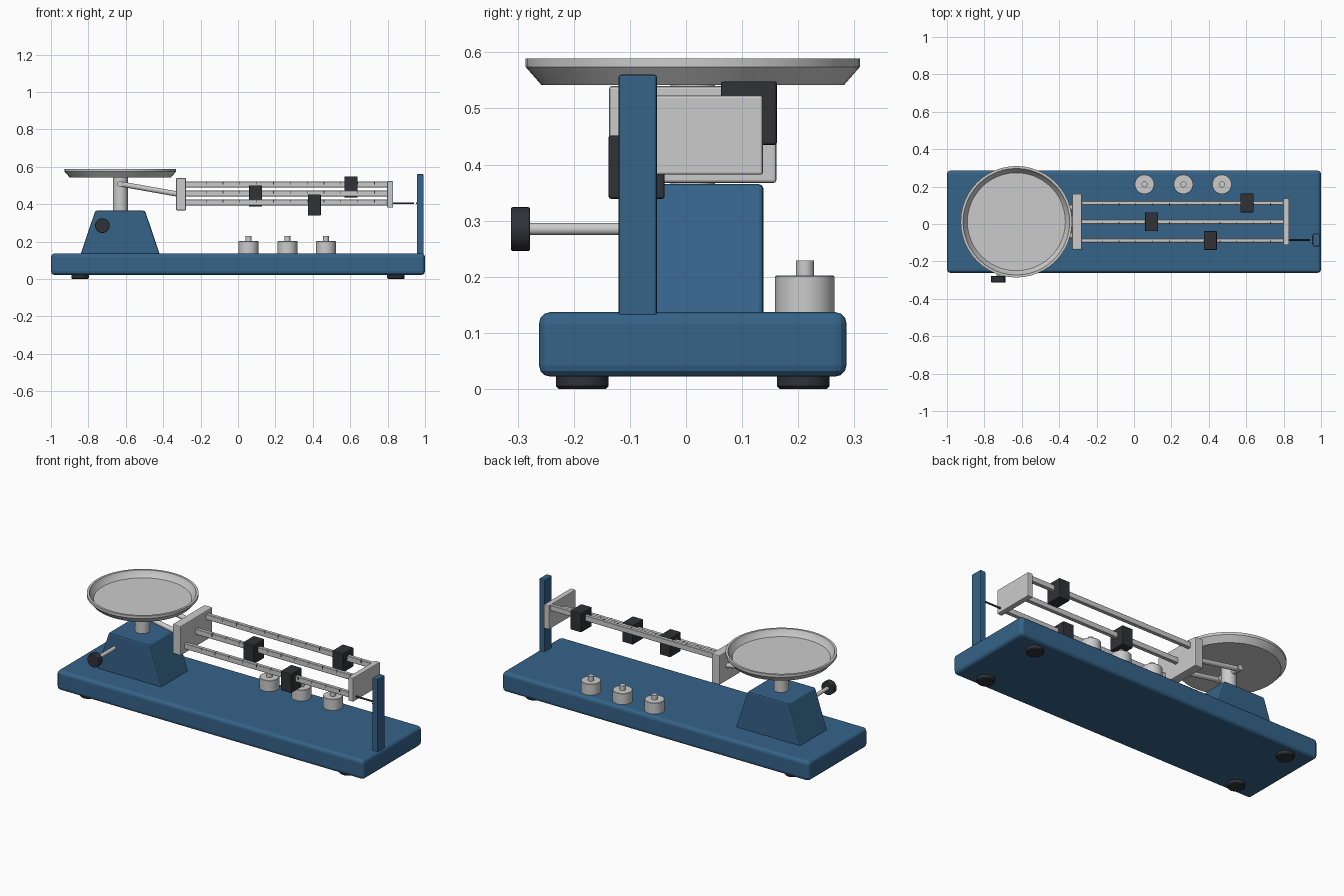
import bpy, bmesh, math
from mathutils import Vector

if "Cube" in bpy.data.objects:
    bpy.data.objects.remove(bpy.data.objects["Cube"])

YC = 0.012  # middle line of the scale in y


def material(name, rgb):
    m = bpy.data.materials.new(name)
    m.diffuse_color = (*rgb, 1)
    m.use_nodes = True
    m.node_tree.nodes["Principled BSDF"].inputs["Base Color"].default_value = m.diffuse_color
    return m


BLUE = material("blue_paint", (0.035, 0.125, 0.25))
DARK = material("dark_plastic", (0.03, 0.032, 0.037))


def finish(name, bm, mat=None, bevel=0, seg=2, smooth=True):
    bmesh.ops.recalc_face_normals(bm, faces=bm.faces)
    me = bpy.data.meshes.new(name)
    bm.to_mesh(me)
    bm.free()
    ob = bpy.data.objects.new(name, me)
    bpy.context.collection.objects.link(ob)
    if mat:
        me.materials.append(mat)
    if bevel:
        b = ob.modifiers.new("bevel", 'BEVEL')
        b.width, b.segments, b.limit_method = bevel, seg, 'ANGLE'
    if smooth:
        bpy.ops.object.select_all(action='DESELECT')
        ob.select_set(True)
        bpy.context.view_layer.objects.active = ob
        bpy.ops.object.shade_smooth_by_angle(angle=math.radians(30))
    return ob


def box(name, x, y, z, mat=None, bevel=0.0, seg=2):
    """Box from (min, max) ranges."""
    bm = bmesh.new()
    bmesh.ops.create_cube(bm, size=1)
    for v in bm.verts:
        v.co = [(r[0] + r[1]) / 2 + c * (r[1] - r[0]) for r, c in zip((x, y, z), v.co)]
    return finish(name, bm, mat, bevel, seg, smooth=False)


def lathe(name, profile, loc, mat=None, n=32):
    """Spin (radius, height) points around a vertical axis."""
    bm = bmesh.new()
    vs = [bm.verts.new((r, 0, h)) for r, h in profile]
    es = [bm.edges.new(p) for p in zip(vs, vs[1:])]
    bmesh.ops.spin(bm, geom=vs + es, cent=(0, 0, 0), axis=(0, 0, 1),
                   angle=2 * math.pi, steps=n)
    bmesh.ops.remove_doubles(bm, verts=bm.verts, dist=1e-5)
    ob = finish(name, bm, mat)
    ob.location = loc
    return ob


def rod(name, a, b, r, mat=None, n=24, bevel=0):
    a, b = Vector(a), Vector(b)
    bm = bmesh.new()
    bmesh.ops.create_cone(bm, cap_ends=True, segments=n, radius1=r, radius2=r,
                          depth=(b - a).length)
    ob = finish(name, bm, mat, bevel)
    ob.location = (a + b) / 2
    ob.rotation_euler = (b - a).to_track_quat('Z', 'Y').to_euler()
    return ob


# Base and feet
box("base", (-1, 1), (YC - 0.274, YC + 0.274), (0.022, 0.137), BLUE, 0.02, 3)
for sx in (-1, 1):
    for sy in (-1, 1):
        lathe("foot", [(0, 0), (0.042, 0), (0.047, 0.005), (0.047, 0.024), (0, 0.024)],
              (sx * 0.844, YC + sy * 0.197, 0), DARK)

# Tapered pedestal, extruded front to back
bm = bmesh.new()
outline = [(-0.842, 0.13), (-0.418, 0.13), (-0.497, 0.365), (-0.763, 0.365)]
face = bm.faces.new([bm.verts.new((x, YC - 0.126, z)) for x, z in outline])
ext = bmesh.ops.extrude_face_region(bm, geom=[face])
bmesh.ops.translate(bm, vec=(0, 0.252, 0),
                    verts=[g for g in ext["geom"] if isinstance(g, bmesh.types.BMVert)])
finish("pedestal", bm, BLUE, 0.008, 2, smooth=False)

# Column and weighing pan
PX = -0.629
rod("column", (PX, YC, 0.36), (PX, YC, 0.546), 0.04, n=32)
lathe("pan", [(0, 0.542), (0.27, 0.542), (0.298, 0.574), (0.298, 0.589), (0.285, 0.589),
              (0.280, 0.576), (0.262, 0.553), (0, 0.553)], (PX, YC, 0), n=48)

# Pivot axle and the two arms to the beam frame
rod("pivot_axle", (PX, YC - 0.095, 0.508), (PX, YC + 0.095, 0.508), 0.016)
for s in (-1, 1):
    rod("pivot_arm", (PX, YC + s * 0.075, 0.508), (-0.3, YC + s * 0.075, 0.45), 0.014)

# Beam frame end plates
box("left_end_plate", (-0.331, -0.278), (YC - 0.149, YC + 0.149), (0.367, 0.54), None, 0.005)
box("right_end_plate", (0.797, 0.829), (YC - 0.125, YC + 0.125), (0.382, 0.523), None, 0.004)

# Three stepped beams with notches and sliding riders
for name, y, z, rx in (("front", YC - 0.1, 0.409, 0.408),
                       ("middle", YC, 0.457, 0.094),
                       ("back", YC + 0.1, 0.505, 0.604)):
    box(name + "_beam", (-0.29, 0.81), (y - 0.011, y + 0.011), (z - 0.016, z + 0.016), None, 0.002, 1)
    for i in range(11):
        x = -0.17 + i * 0.09
        box(name + "_notch", (x - 0.002, x + 0.002), (y - 0.0118, y), (z, z + 0.0165), DARK)
    box(name + "_rider", (rx - 0.035, rx + 0.035), (y - 0.05, y + 0.05),
        (z - 0.07, z + 0.043), DARK, 0.004)

# Pointer and index post
rod("pointer", (0.82, YC - 0.098, 0.405), (0.94, YC - 0.098, 0.405), 0.005, DARK, 12)
box("index_post", (0.957, 0.992), (YC - 0.132, YC - 0.064), (0.13, 0.56), BLUE, 0.004)
box("index_mark", (0.951, 0.96), (YC - 0.122, YC - 0.074), (0.402, 0.408), DARK)

# Zero adjusting knob on its shaft
rod("knob_shaft", (-0.725, -0.29, 0.285), (-0.725, -0.09, 0.285), 0.011)
rod("adjusting_knob", (-0.725, -0.312, 0.285), (-0.725, -0.278, 0.285), 0.039, DARK, 32, 0.003)

# Loose weights on the base
for x in (0.056, 0.264, 0.47):
    lathe("weight", [(0, 0.135), (0.053, 0.135), (0.053, 0.2), (0.051, 0.202), (0.016, 0.202),
                     (0.016, 0.229), (0, 0.229)], (x, 0.212, 0))
